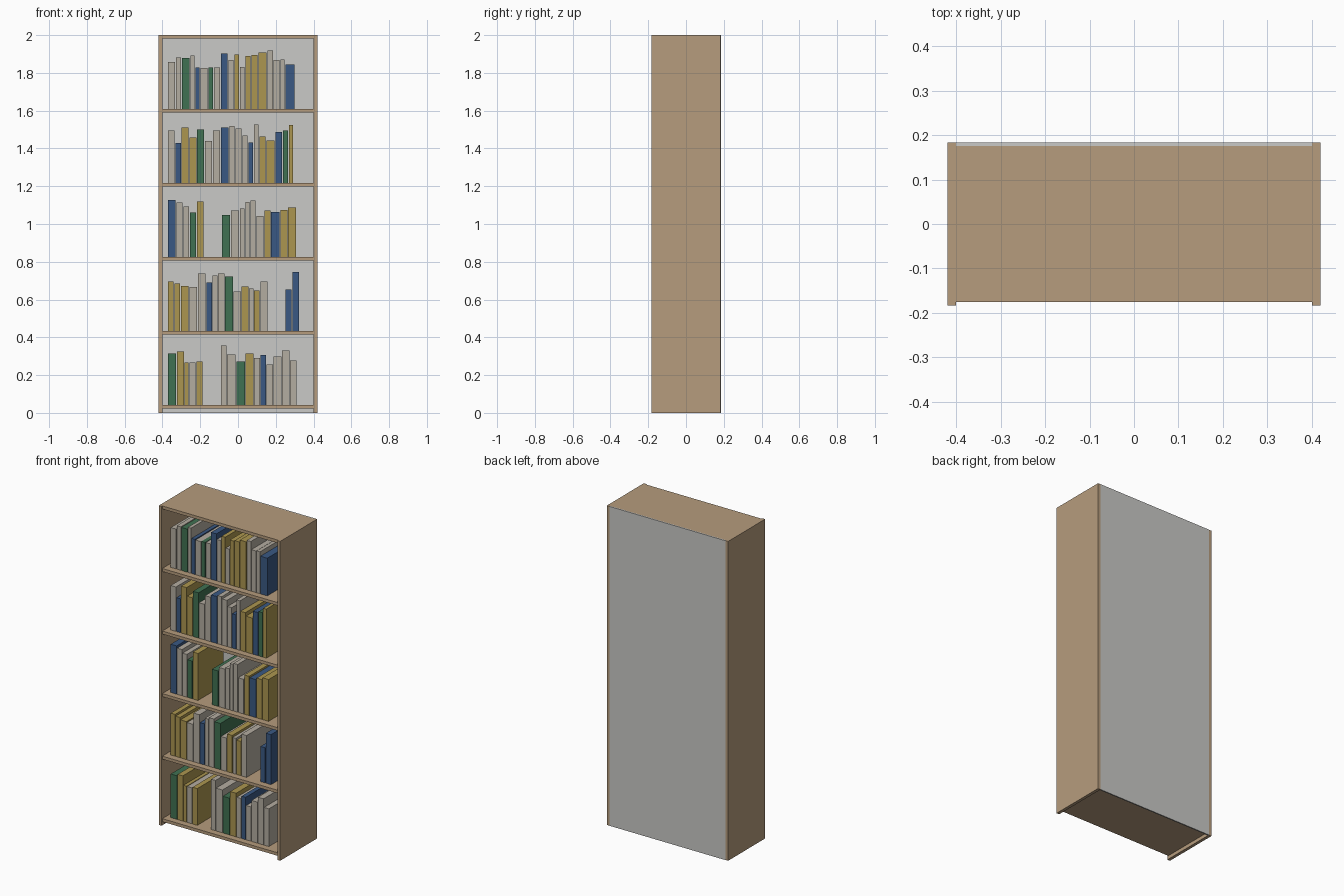
import bpy

def srgb(r, g, b):
    f = lambda c: c / 12.92 if c <= 0.04045 else ((c + 0.055) / 1.055) ** 2.4
    return tuple(f(c / 255) for c in (r, g, b)) + (1.0,)

def material(name, *rgb):
    m = bpy.data.materials.new(name)
    m.diffuse_color = srgb(*rgb)
    return m

wood = material("light_wood", 182, 156, 125)
grey = material("pale_grey_panel", 202, 202, 199)
colours = {
    "W": material("cream_cover", 180, 173, 161),
    "Y": material("mustard_cover", 172, 150, 80),
    "G": material("green_cover", 64, 113, 82),
    "B": material("blue_cover", 58, 89, 131),
}

BOX_FACES = [(0, 2, 3, 1), (4, 5, 7, 6), (0, 1, 5, 4),
             (2, 6, 7, 3), (0, 4, 6, 2), (1, 3, 7, 5)]

def box(name, xs, ys, zs, mat):
    verts = [(x, y, z) for z in zs for y in ys for x in xs]
    mesh = bpy.data.meshes.new(name)
    mesh.from_pydata(verts, [], BOX_FACES)
    mesh.materials.append(mat)
    obj = bpy.data.objects.new(name, mesh)
    bpy.context.collection.objects.link(obj)
    return obj

# Carcass: two sides and a thin back panel
box("left_side", (-0.42, -0.401), (-0.183, 0.183), (0, 2), wood)
box("right_side", (0.401, 0.42), (-0.183, 0.183), (0, 2), wood)
box("back_panel", (-0.401, 0.401), (0.176, 0.184), (0, 2), grey)

# Six evenly spaced boards, the last one being the top
FIRST, STEP, THICK = 0.0225, 0.3917, 0.019
for i in range(6):
    z = FIRST + STEP * i
    box("top_board" if i == 5 else f"shelf_{i + 1}", (-0.401, 0.401),
        (-0.176, 0.176), (z, z + THICK), wood)

def book_row(shelf, covers, pitches, heights):
    """Stand books left to right (sizes in thousandths); '-' leaves a gap."""
    x, z = -0.371, FIRST + STEP * shelf + THICK
    for n, (c, p, h) in enumerate(zip(covers, pitches, heights)):
        if c != "-":
            box(f"book_{shelf + 1}_{n + 1}", (x, x + p / 1000 - 0.004),
                (-0.136, 0.114), (z, z + h / 1000), colours[c])
        x += p / 1000

# Books, from the lowest shelf up
book_row(0, "GYYWY-WWGYWBWWWW",
         [48, 40, 26, 37, 37, 92, 34, 48, 50, 45, 34, 32, 37, 45, 42, 37],
         [273, 283, 225, 225, 230, 0, 315, 268, 230, 273, 249, 265, 215, 257, 289, 236])
book_row(1, "YYYWWBWWGWYWYW-BB",
         [34, 34, 45, 45, 45, 34, 29, 37, 45, 42, 40, 26, 34, 40, 92, 37, 40],
         [262, 252, 238, 233, 305, 257, 294, 305, 289, 209, 236, 225, 215, 262, 0, 220, 313])
book_row(2, "BWWGY-GWWWWWYBYY",
         [45, 37, 34, 37, 40, 92, 48, 48, 29, 26, 32, 42, 37, 48, 42, 45],
         [302, 289, 268, 236, 294, 0, 222, 246, 257, 291, 299, 217, 246, 238, 249, 262])
book_row(3, "WBYYGWWBWWWBWYYBGY",
         [40, 32, 42, 40, 42, 42, 42, 45, 32, 37, 32, 29, 29, 37, 48, 40, 32, 26],
         [278, 212, 294, 241, 283, 222, 278, 294, 302, 289, 252, 215, 310, 246, 225, 270, 278, 307])
book_row(4, "WWGWBWGWBWYWYYYWWWB",
         [42, 32, 45, 26, 27, 42, 29, 37, 40, 32, 29, 29, 32, 37, 48, 32, 37, 26, 51],
         [249, 272, 270, 283, 220, 217, 220, 220, 294, 260, 289, 222, 281, 286, 299, 310, 260, 262, 236])
